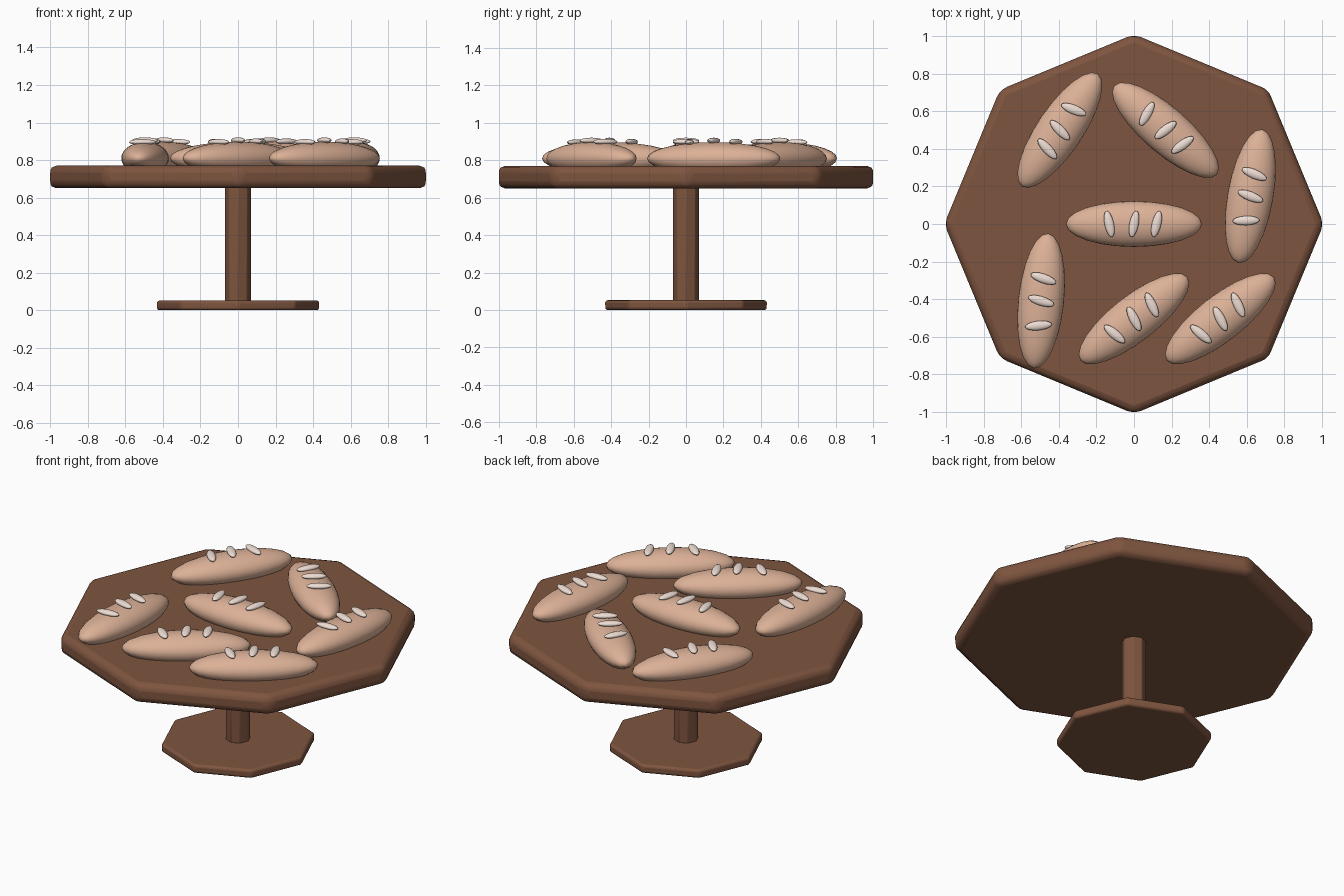
import bpy
from math import radians, cos, sin

if "Cube" in bpy.data.objects:
    bpy.data.objects.remove(bpy.data.objects["Cube"])


def material(name, rgb):
    m = bpy.data.materials.new(name)
    m.diffuse_color = (*rgb, 1)
    m.use_nodes = True
    m.node_tree.nodes["Principled BSDF"].inputs["Base Color"].default_value = m.diffuse_color
    return m


wood = material("wood", (0.21, 0.09, 0.05))
crust = material("crust", (0.72, 0.44, 0.31))
flour = material("flour", (0.85, 0.72, 0.65))


def finish(ob, name, mat):
    ob.name = name
    ob.data.materials.append(mat)
    return ob


def octagon(name, radius, z0, z1, bevel):
    bpy.ops.mesh.primitive_cylinder_add(vertices=8, radius=radius, depth=z1 - z0,
                                        location=(0, 0, (z0 + z1) / 2))
    ob = finish(bpy.context.object, name, wood)
    b = ob.modifiers.new("bevel", 'BEVEL')
    b.width = bevel
    b.segments = 3
    b.limit_method = 'ANGLE'
    bpy.ops.object.shade_smooth_by_angle(angle=radians(30))
    return ob


def ellipsoid(name, loc, size, angle, mat, segs, rings):
    bpy.ops.mesh.primitive_uv_sphere_add(segments=segs, ring_count=rings, radius=1,
                                         location=loc, rotation=(0, 0, radians(angle)))
    ob = finish(bpy.context.object, name, mat)
    ob.scale = size
    bpy.ops.object.shade_smooth()
    return ob


# Pedestal table
octagon("table_top", 1.011, 0.65, 0.77, 0.04)
octagon("table_stem", 0.07, 0.04, 0.66, 0.006)
octagon("table_base", 0.435, 0.0, 0.052, 0.015)

# Loaves: x, y, heading
loaves = [(0, 0, 0), (-0.395, 0.5, 236), (0.168, 0.5, -41), (0.62, 0.148, 80),
          (-0.495, -0.41, 84), (0, -0.505, 38), (0.46, -0.505, 38)]
# Score marks along each loaf: offset, height, tilt
scores = [(-0.132, 0.896, 102), (0, 0.905, 79), (0.12, 0.899, 77)]

for i, (x, y, a) in enumerate(loaves, 1):
    ellipsoid(f"loaf_{i}", (x, y, 0.81), (0.362, 0.122, 0.087), a, crust, 24, 14)
    for j, (d, z, t) in enumerate(scores, 1):
        px, py = x + d * cos(radians(a)), y + d * sin(radians(a))
        ellipsoid(f"loaf_{i}_score_{j}", (px, py, z), (0.072, 0.025, 0.016),
                  a + t, flour, 16, 8)
